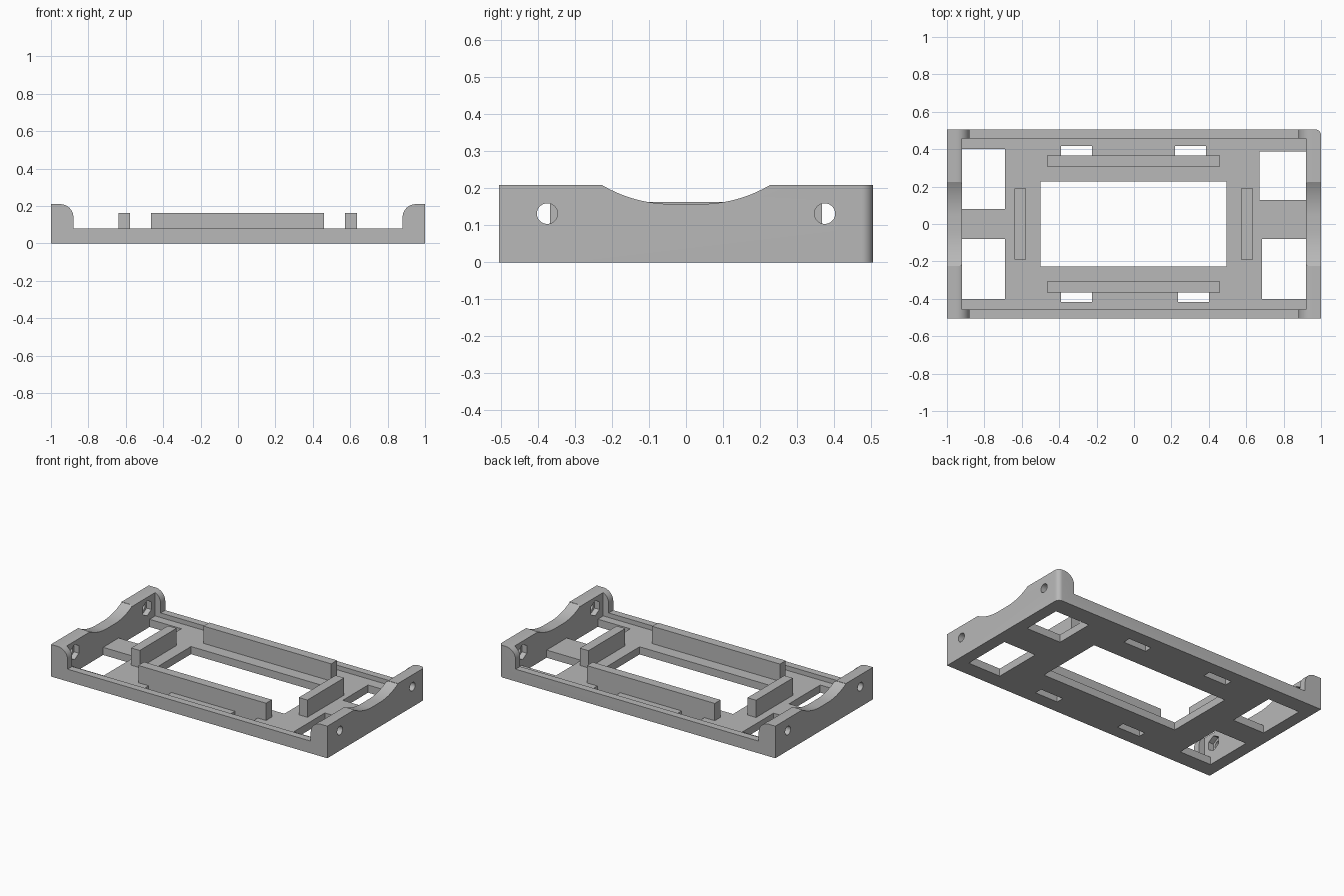
import bpy, bmesh
from math import sin, cos, pi, asin
from mathutils import Vector

if "Cube" in bpy.data.objects:
    bpy.data.objects.remove(bpy.data.objects["Cube"])

grey = bpy.data.materials.new("plain_grey")
grey.use_nodes = True
COLOUR = (0.48, 0.48, 0.48, 1)
grey.diffuse_color = COLOUR
grey.node_tree.nodes["Principled BSDF"].inputs["Base Color"].default_value = COLOUR


def prism(name, points, axis, lo, hi):
    """Extrude a 2D outline along an axis; outline is (y,z), (x,z) or (x,y)."""
    bm = bmesh.new()
    place = {"x": lambda a, b: (lo, a, b), "y": lambda a, b: (a, lo, b),
             "z": lambda a, b: (a, b, lo)}[axis]
    face = bm.faces.new([bm.verts.new(place(*p)) for p in points])
    moved = bmesh.ops.extrude_face_region(bm, geom=[face])["geom"]
    shift = Vector([hi - lo if a == axis else 0 for a in "xyz"])
    bmesh.ops.translate(bm, vec=shift,
                        verts=[v for v in moved if isinstance(v, bmesh.types.BMVert)])
    bmesh.ops.recalc_face_normals(bm, faces=bm.faces)
    mesh = bpy.data.meshes.new(name)
    bm.to_mesh(mesh)
    bm.free()
    mesh.materials.append(grey)
    obj = bpy.data.objects.new(name, mesh)
    bpy.context.collection.objects.link(obj)
    return obj


def box(name, x0, x1, y0, y1, z0, z1):
    return prism(name, [(x0, y0), (x1, y0), (x1, y1), (x0, y1)], "z", z0, z1)


def arc(cx, cy, r, start, end, steps):
    return [(cx + r * cos(start + (end - start) * i / steps),
             cy + r * sin(start + (end - start) * i / steps)) for i in range(steps + 1)]


def cut(target, cutter):
    """Subtract the cutter, bake the result and remove the cutter."""
    mod = target.modifiers.new("cut", "BOOLEAN")
    mod.operation = "DIFFERENCE"
    mod.solver = "EXACT"
    mod.object = cutter
    cutter.hide_render = True
    bpy.context.view_layer.update()
    graph = bpy.context.evaluated_depsgraph_get()
    mesh = bpy.data.meshes.new_from_object(target.evaluated_get(graph))
    target.modifiers.clear()
    target.data = mesh
    bpy.data.objects.remove(cutter)


FLOOR, RIM, TOP, BAR_TOP = 0.05, 0.08, 0.21, 0.163
HALF_Y, IN_X, IN_Y = 0.505, 0.92, 0.458

# Tray body: block with one rounded upright corner
corner = arc(1 - 0.03, HALF_Y - 0.03, 0.03, 0, pi / 2, 8)
tray = prism("tray", [(-1, -HALF_Y), (1, -HALF_Y)] + corner + [(-1, HALF_Y)], "z", 0, TOP)

# Lower long sides, leaving rounded shoulders at the ends
right_side = [(0.88, RIM)] + arc(0.95, 0.14, 0.07, pi, pi / 2, 10) + [(0.95, 0.3)]
left_side = [(-x, z) for x, z in reversed(right_side)]
cut(tray, prism("side_cutter", right_side + left_side, "y", -1, 1))

# Inner recess
cut(tray, box("recess_cutter", -IN_X, IN_X, -IN_Y, IN_Y, FLOOR, 0.4))

# Curved dip in both end walls
R = 0.367
swing = asin(0.185 / R)
right_dip = arc(0.04, 0.158 + R, R, -pi / 2, -pi / 2 + swing, 10) + [(0.225, 0.4)]
left_dip = [(-y, z) for y, z in reversed(right_dip)]
cut(tray, prism("dip_cutter", right_dip + left_dip, "x", -2, 2))

# Floor openings: x0, x1, y0, y1
openings = [
    (-0.5, 0.495, -0.227, 0.228),
    (-IN_X, -0.69, 0.08, 0.40), (-IN_X, -0.69, -0.08, -0.402),
    (0.67, IN_X, 0.127, 0.388), (0.685, IN_X, -0.08, -0.402),
    (-0.39, -0.225, 0.367, 0.417), (0.22, 0.385, 0.367, 0.417),
    (-0.39, -0.225, -0.367, -0.417), (0.235, 0.40, -0.367, -0.417),
]
for x0, x1, y0, y1 in openings:
    cut(tray, box("opening_cutter", x0, x1, y0, y1, -0.1, FLOOR + 0.02))

# Screw holes with hexagonal nut pockets on the inside
for side in (-1, 1):
    for y in (-0.375, 0.375):
        ring = arc(y, 0.132, 0.028, 0, 2 * pi, 24)[:-1]
        nut = arc(y, 0.132, 0.05, pi / 2, 2.5 * pi, 6)[:-1]
        cut(tray, prism("screw_cutter", ring, "x", side * 0.9, side * 1.1))
        cut(tray, prism("nut_cutter", nut, "x", side * 0.9, side * 0.955))

# Upright retaining bars around the central opening
bars = [
    box("back_bar", -0.465, 0.46, 0.307, 0.367, FLOOR, BAR_TOP),
    box("front_bar", -0.465, 0.46, -0.367, -0.307, FLOOR, BAR_TOP),
    box("right_bar", -0.64, -0.578, -0.19, 0.19, FLOOR, BAR_TOP),
    box("left_bar", 0.573, 0.635, -0.19, 0.19, FLOOR, BAR_TOP),
]

# Smooth the curves, keep edges sharp
bpy.ops.object.select_all(action="DESELECT")
tray.select_set(True)
bpy.context.view_layer.objects.active = tray
bpy.ops.object.shade_smooth_by_angle(angle=0.5)
